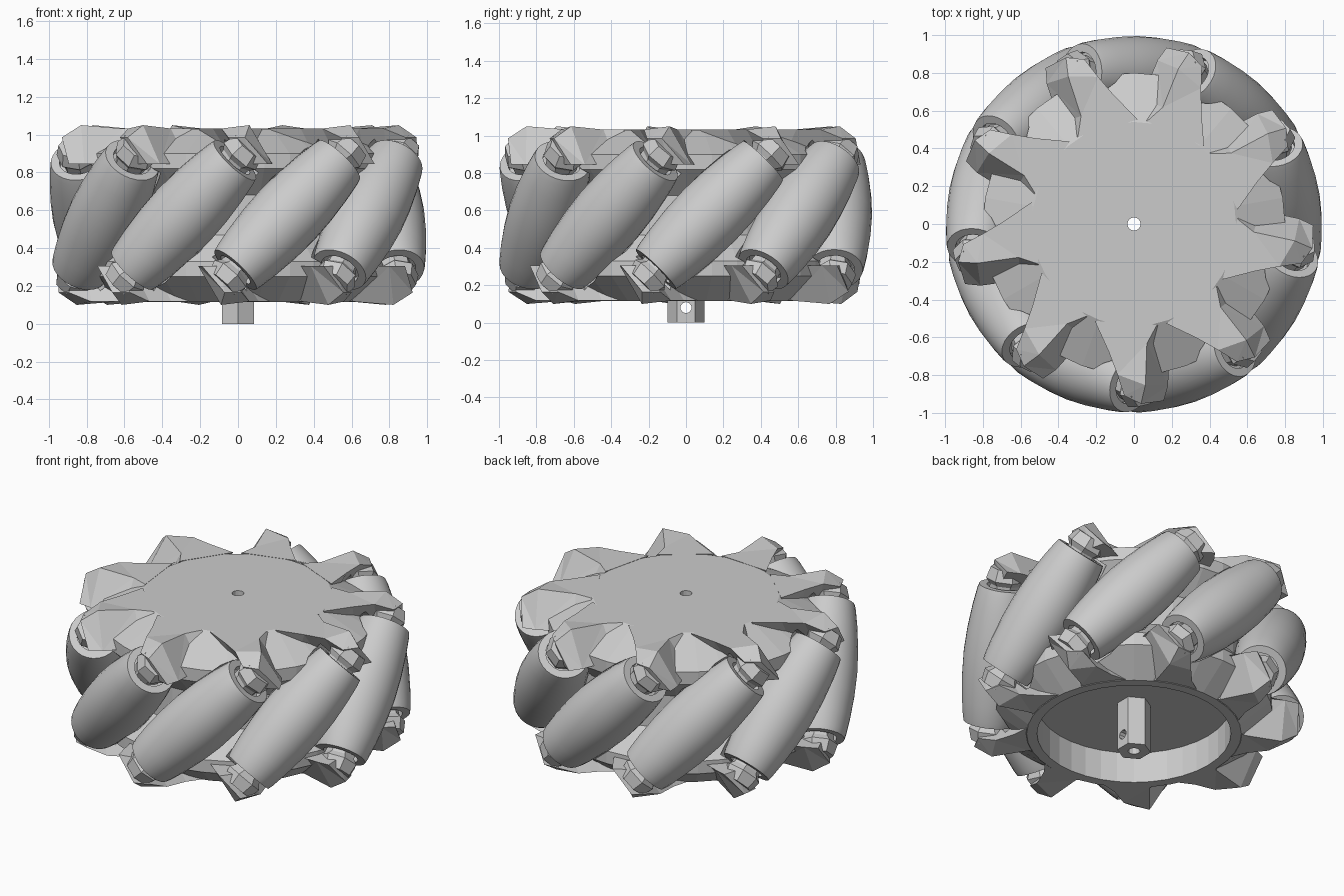
import bpy, bmesh
from math import radians, pi
from mathutils import Matrix

if "Cube" in bpy.data.objects:
    bpy.data.objects.remove(bpy.data.objects["Cube"])

COUNT = 9          # rollers around the wheel
FIRST = -111       # angle of the first roller
MID = 0.575        # mid height of the hub
R_AXIS = 0.8       # distance of roller axes from the centre

grey = bpy.data.materials.new("plain grey")
grey.use_nodes = True
grey.diffuse_color = (0.6, 0.6, 0.6, 1)
grey.node_tree.nodes["Principled BSDF"].inputs["Base Color"].default_value = (0.6, 0.6, 0.6, 1)


def finish(bm, name):
    bmesh.ops.recalc_face_normals(bm, faces=bm.faces)
    mesh = bpy.data.meshes.new(name)
    bm.to_mesh(mesh)
    bm.free()
    mesh.materials.append(grey)
    obj = bpy.data.objects.new(name, mesh)
    bpy.context.collection.objects.link(obj)
    return obj


def lathe(bm, profile, sides, matrix=Matrix()):
    """Solid of revolution; the profile starts and ends on the axis."""
    rings = []
    for r, z in profile:
        n = sides if r else 1
        rings.append([bm.verts.new(matrix @ Matrix.Rotation(2 * pi * i / n, 4, 'Z')
                                   @ Matrix.Translation((r, 0, z)).translation) for i in range(n)])
    for a, b in zip(rings, rings[1:]):
        for i in range(sides):
            j = (i + 1) % sides
            quad = [a[i % len(a)], a[j % len(a)], b[j % len(b)], b[i % len(b)]]
            bm.faces.new(list(dict.fromkeys(quad)))


def rod(bm, r, z0, z1, sides, matrix=Matrix()):
    lathe(bm, [(0, z0), (r, z0), (r, z1), (0, z1)], sides, matrix)


def activate(obj):
    bpy.ops.object.select_all(action='DESELECT')
    obj.select_set(True)
    bpy.context.view_layer.objects.active = obj


def cut(obj, cutter):
    mod = obj.modifiers.new("cut", 'BOOLEAN')
    mod.operation = 'DIFFERENCE'
    mod.solver = 'EXACT'
    mod.use_self = True
    mod.object = cutter
    activate(obj)
    bpy.ops.object.modifier_apply(modifier=mod.name)


def smooth(obj, angle):
    activate(obj)
    bpy.ops.object.shade_smooth_by_angle(angle=radians(angle))


angles = [radians(FIRST + 360 / COUNT * i) for i in range(COUNT)]
roller_frames = [Matrix.Rotation(a, 4, 'Z') @ Matrix.Translation((R_AXIS, 0, MID))
                 @ Matrix.Rotation(radians(-45), 4, 'X') for a in angles]

# Barrel rollers with recessed ends
half = [(0, 0.37), (0.105, 0.37), (0.105, 0.41), (0.15, 0.41), (0.158, 0.38), (0.174, 0.28), (0.189, 0.14)]
barrel = half + [(0.195, 0)] + [(r, -z) for r, z in reversed(half)]
for i, frame in enumerate(roller_frames):
    bm = bmesh.new()
    lathe(bm, barrel, 28, frame)
    smooth(finish(bm, f"roller_{i + 1}"), 35)

# Axle knobs joining the rollers to the lugs
bm = bmesh.new()
for frame in roller_frames:
    for s in (-1, 1):
        knob = [(0, 0.36), (0.085, 0.36), (0.09, 0.42), (0.115, 0.45), (0.095, 0.52), (0, 0.52)]
        lathe(bm, [(r, z * s) for r, z in knob], 7, frame)
finish(bm, "axle_knobs")

# Cutters: roller clearance, shaft bore and cross hole
bm = bmesh.new()
for frame in roller_frames:
    lathe(bm, [(0, -0.425), (0.165, -0.425), (0.203, 0), (0.165, 0.425), (0, 0.425)], 20, frame)
clearance = finish(bm, "clearance_cutter")
bm = bmesh.new()
rod(bm, 0.035, -0.2, 1.3, 12)
bore = finish(bm, "bore_cutter")
bm = bmesh.new()
rod(bm, 0.03, -0.3, 0.3, 10, Matrix.Translation((0, 0, 0.08)) @ Matrix.Rotation(pi / 2, 4, 'Y'))
cross = finish(bm, "cross_hole_cutter")

# Hub: flat top, sloping flanges, hollow underside
bm = bmesh.new()
lathe(bm, [(0, 1.03), (0.54, 1.03), (0.8, 0.9), (0.8, 0.82), (0.66, 0.68), (0.66, 0.47),
           (0.8, 0.33), (0.8, 0.25), (0.62, 0.115), (0.56, 0.115), (0.56, 0.31), (0, 0.31)], 36)
hub = finish(bm, "hub")
cut(hub, clearance)
cut(hub, bore)

# Lugs holding the roller ends, mirrored through the mid plane for the lower set
outline = [(0.52, -0.19), (0.53, 0.14), (0.63, 0.09), (0.85, 0.09), (0.95, 0.07),
           (0.91, -0.02), (0.8, -0.06), (0.68, -0.11)]
bm = bmesh.new()
for a in angles:
    for s in (1, -1):
        turn = Matrix.Rotation(a + s * radians(19), 4, 'Z')
        outer, inner = [], []
        for r, t in outline:
            peak = 0.41 if r > 0.9 else 0.475 if r > 0.84 else 0.457
            r_out = max(r, 0.57) if s < 0 else r
            outer.append(bm.verts.new(turn @ Matrix.Translation((r_out, s * t, MID + s * peak)).translation))
            inner.append(bm.verts.new(turn @ Matrix.Translation(
                (min(max(r, 0.575), 0.93), s * (t + 0.12), MID + s * 0.27)).translation))
        bm.faces.new(outer)
        bm.faces.new(inner)
        for i in range(len(outline)):
            j = (i + 1) % len(outline)
            bm.faces.new([outer[i], outer[j], inner[j], inner[i]])
bmesh.ops.triangulate(bm, faces=bm.faces)
lugs = finish(bm, "roller_lugs")
cut(lugs, clearance)

# Hexagonal drive shaft socket
bm = bmesh.new()
rod(bm, 0.098, 0, 0.33, 6, Matrix.Rotation(pi / 2, 4, 'Z'))
shaft = finish(bm, "shaft_socket")
cut(shaft, bore)
cut(shaft, cross)

for cutter in (clearance, bore, cross):
    bpy.data.objects.remove(cutter)
